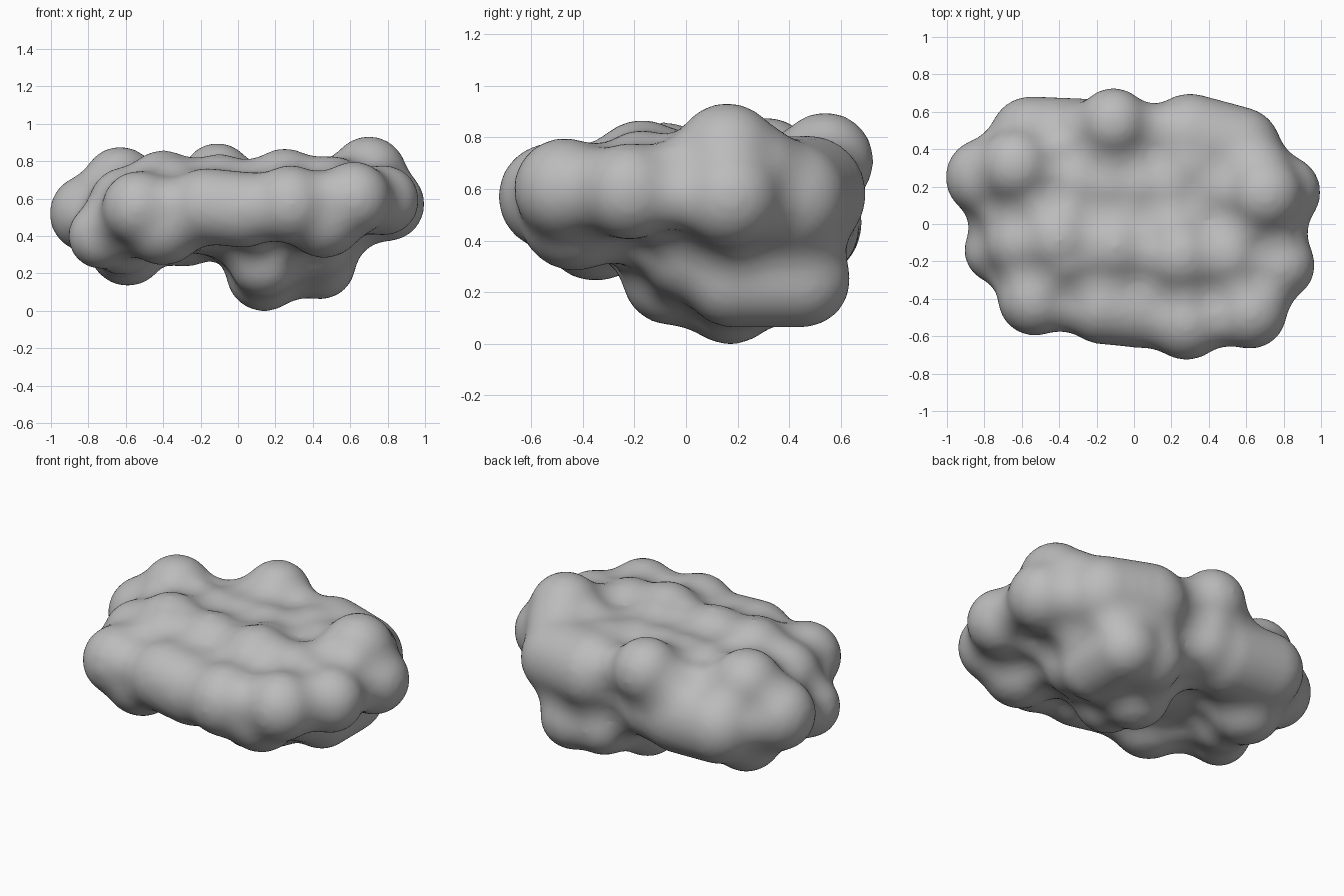
import bpy, bmesh
from mathutils import Matrix, Vector

old = bpy.data.objects.get("Cube")
if old:
    bpy.data.objects.remove(old, do_unlink=True)

# One plain grey for the whole body
grey = bpy.data.materials.new("stone_grey")
grey.use_nodes = True
GREY = (0.5, 0.5, 0.5, 1)
grey.diffuse_color = GREY
grey.node_tree.nodes["Principled BSDF"].inputs["Base Color"].default_value = GREY

GAP = .13       # lobes are swollen by this, fused, then shrunk back, which fills the creases
bm = bmesh.new()


def lobe(x, y, z, r, stretch=(1, 1, 1)):
    size = [r * s + GAP for s in stretch]
    place = Matrix.Translation((x, y, z)) @ Matrix.Diagonal((*size, 1))
    bmesh.ops.create_icosphere(bm, subdivisions=4, radius=1, matrix=place)


def ridge(start, end, r, count=4):
    """Row of overlapping lobes between two points."""
    a, b = Vector(start), Vector(end)
    for i in range(count):
        lobe(*a.lerp(b, i / (count - 1)), r)


# Core
lobe(0, 0, .52, 1, (.72, .42, .22))

# Back side
lobe(-.63, .31, .68, .19)
lobe(-.8, .25, .52, .2)
ridge((-.55, .46, .47), (-.28, .45, .46), .215)
lobe(-.11, .54, .71, .18)
lobe(-.22, .48, .62, .17)
lobe(-.12, .45, .48, .2)
ridge((.3, .47, .58), (.56, .4, .56), .22)

# Middle plateau and side peaks
ridge((-.3, .22, .6), (.2, .2, .6), .19)
lobe(.3, .32, .59, .21)
lobe(.42, .2, .59, .2)
lobe(.7, .16, .73, .195)
lobe(.66, .26, .66, .19)
lobe(.8, .17, .57, .19)
lobe(.78, -.22, .59, .18)

# Long ridge across the middle
lobe(-.73, -.14, .4, .17)
lobe(-.6, -.1, .57, .19)
lobe(-.4, -.08, .65, .2)
lobe(-.36, -.16, .63, .19)
lobe(-.1, -.12, .63, .2)
lobe(-.12, -.28, .57, .18)
lobe(.25, -.17, .66, .2)
lobe(.22, -.05, .62, .2)
lobe(.5, -.17, .63, .19)

# Front rim
lobe(-.53, -.4, .55, .19)
lobe(-.4, -.35, .46, .21)
ridge((-.17, -.44, .56), (.03, -.46, .54), .195)
lobe(.28, -.52, .57, .2)
lobe(.46, -.43, .5, .21)
lobe(.62, -.47, .6, .19)

# Underside
lobe(-.59, .26, .34, .2)
lobe(-.62, .02, .37, .17)
lobe(.14, .17, .2, .195)
lobe(.14, -.06, .26, .18)
ridge((.44, .18, .25), (.44, .45, .25), .18)
lobe(.25, .43, .26, .18)
lobe(.42, .02, .36, .19)

mesh = bpy.data.meshes.new("lumpy_body")
bm.to_mesh(mesh)
bm.free()
body = bpy.data.objects.new("lumpy_body", mesh)
bpy.context.collection.objects.link(body)


def fuse(name, voxel, rounds):
    """Merge everything into one skin and soften it."""
    skin = body.modifiers.new(name, 'REMESH')
    skin.mode = 'VOXEL'
    skin.voxel_size = voxel
    soften = body.modifiers.new(name + "_soften", 'SMOOTH')
    soften.factor = .5
    soften.iterations = rounds


# Fuse the swollen lobes, shrink back to size, fuse again
fuse("swollen", .02, 14)
shrink = body.modifiers.new("shrink", 'DISPLACE')
shrink.mid_level = 0
shrink.strength = -(GAP - .01)
fuse("final", .022, 8)

bpy.context.view_layer.objects.active = body
body.select_set(True)
for modifier in list(body.modifiers):
    bpy.ops.object.modifier_apply(modifier=modifier.name)

body.data.materials.clear()
body.data.materials.append(grey)
bpy.ops.object.shade_smooth()
